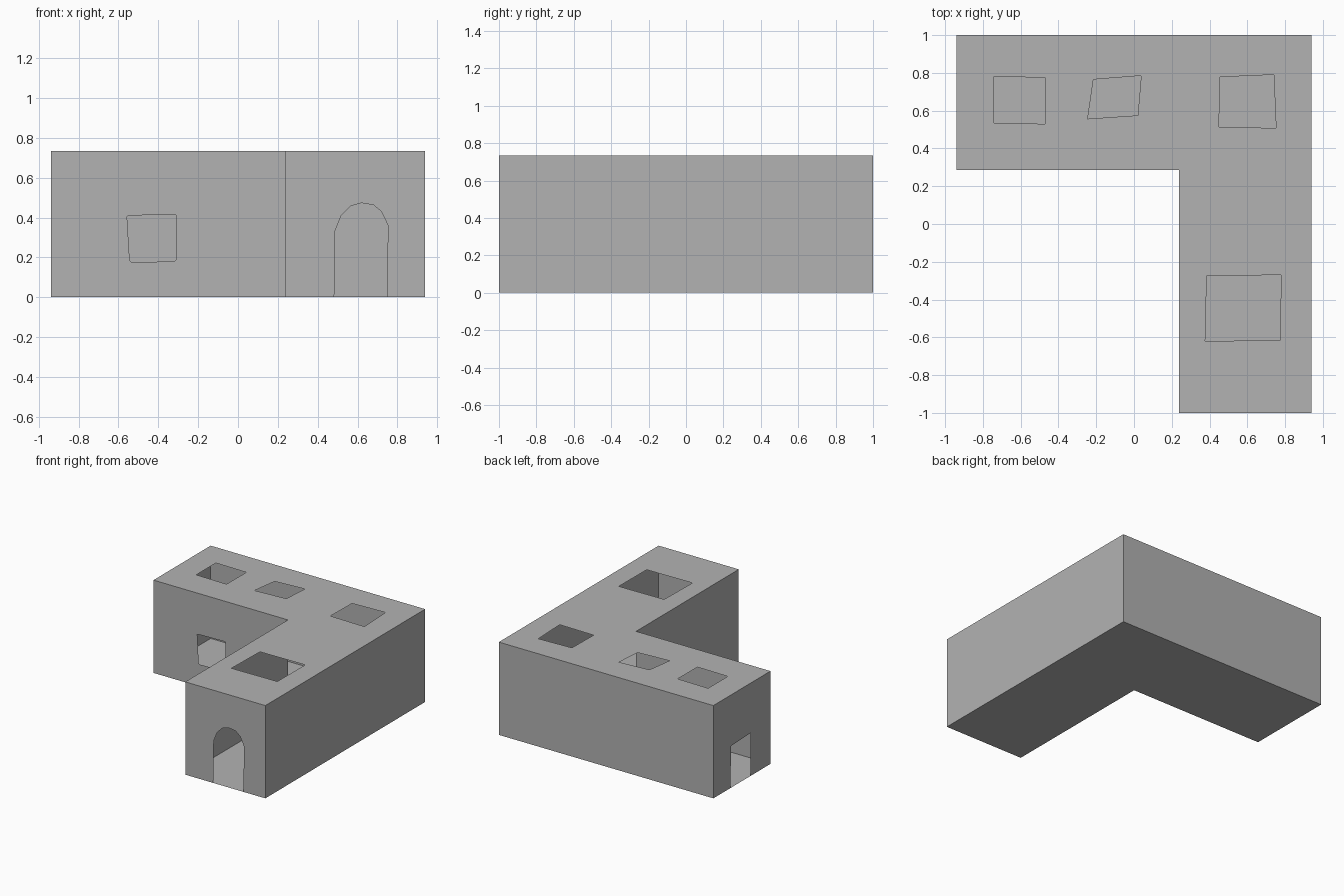
import bpy, bmesh
from mathutils import Vector

if "Cube" in bpy.data.objects:
    bpy.data.objects.remove(bpy.data.objects["Cube"])

H = 0.735                      # wall height
L, R, F, B = -0.94, 0.94, -1.0, 1.0
IX, IY = 0.238, 0.285          # inner corner of the L plan

grey = bpy.data.materials.new("plain grey")
grey.diffuse_color = (0.448, 0.448, 0.448, 1)
grey.use_nodes = True
grey.node_tree.nodes["Principled BSDF"].inputs["Base Color"].default_value = grey.diffuse_color


def panel(name, to_3d, normal, outline, holes=()):
    """Thin flat panel with openings; to_3d maps 2D points into place."""
    bm = bmesh.new()
    edges = []
    for loop in [outline, *holes]:
        verts = [bm.verts.new(to_3d(*p)) for p in loop]
        edges += [bm.edges.new((a, b)) for a, b in zip(verts, verts[1:] + verts[:1])]
    n = Vector(normal)
    bmesh.ops.triangle_fill(bm, edges=edges, use_beauty=True, normal=n)
    for f in bm.faces:
        f.normal_update()
        if f.normal.dot(n) < 0:
            f.normal_flip()
    mesh = bpy.data.meshes.new(name)
    bm.to_mesh(mesh)
    bm.free()
    mesh.materials.append(grey)
    bpy.context.collection.objects.link(bpy.data.objects.new(name, mesh))


def wall(name, axis, at, sign, a, b, notch=(), holes=()):
    """Upright wall at x or y = at; notch is a doorway cut from the bottom edge."""
    if axis == "x":
        to_3d, normal = (lambda u, z: (at, u, z)), (sign, 0, 0)
    else:
        to_3d, normal = (lambda u, z: (u, at, z)), (0, sign, 0)
    panel(name, to_3d, normal, [(a, 0), *notch, (b, 0), (b, H), (a, H)], holes)


# Floor and roof with four openings
plan = [(L, B), (L, IY), (IX, IY), (IX, F), (R, F), (R, B)]
skylights = [
    [(-0.74, 0.78), (-0.47, 0.775), (-0.472, 0.53), (-0.74, 0.535)],
    [(-0.215, 0.765), (0.038, 0.785), (0.02, 0.575), (-0.245, 0.557)],
    [(0.455, 0.778), (0.74, 0.79), (0.752, 0.508), (0.45, 0.514)],
    [(0.385, -0.275), (0.778, -0.27), (0.775, -0.615), (0.377, -0.62)],
]
panel("floor", lambda x, y: (x, y, 0), (0, 0, -1), plan)
panel("roof", lambda x, y: (x, y, H), (0, 0, 1), plan, skylights)

# Plain walls
wall("back_wall", "y", B, 1, L, R)
wall("right_wall", "x", R, 1, F, B)
wall("inner_side_wall", "x", IX, -1, F, IY)

# Wall with a window
window = [(-0.557, 0.405), (-0.55, 0.41), (-0.315, 0.415), (-0.31, 0.408),
          (-0.31, 0.19), (-0.32, 0.18), (-0.535, 0.175), (-0.544, 0.185)]
wall("inner_front_wall", "y", IY, -1, L, IX, holes=[window])

# Front wall with an arched doorway
arch = [(0.483, 0), (0.488, 0.335), (0.518, 0.41), (0.565, 0.457), (0.62, 0.473),
        (0.68, 0.463), (0.72, 0.43), (0.753, 0.36), (0.748, 0)]
wall("front_wall", "y", F, -1, IX, R, notch=arch)

# Left end wall with a square doorway
door = [(0.535, 0), (0.535, 0.34), (0.78, 0.33), (0.785, 0)]
wall("left_wall", "x", L, -1, IY, B, notch=door)
